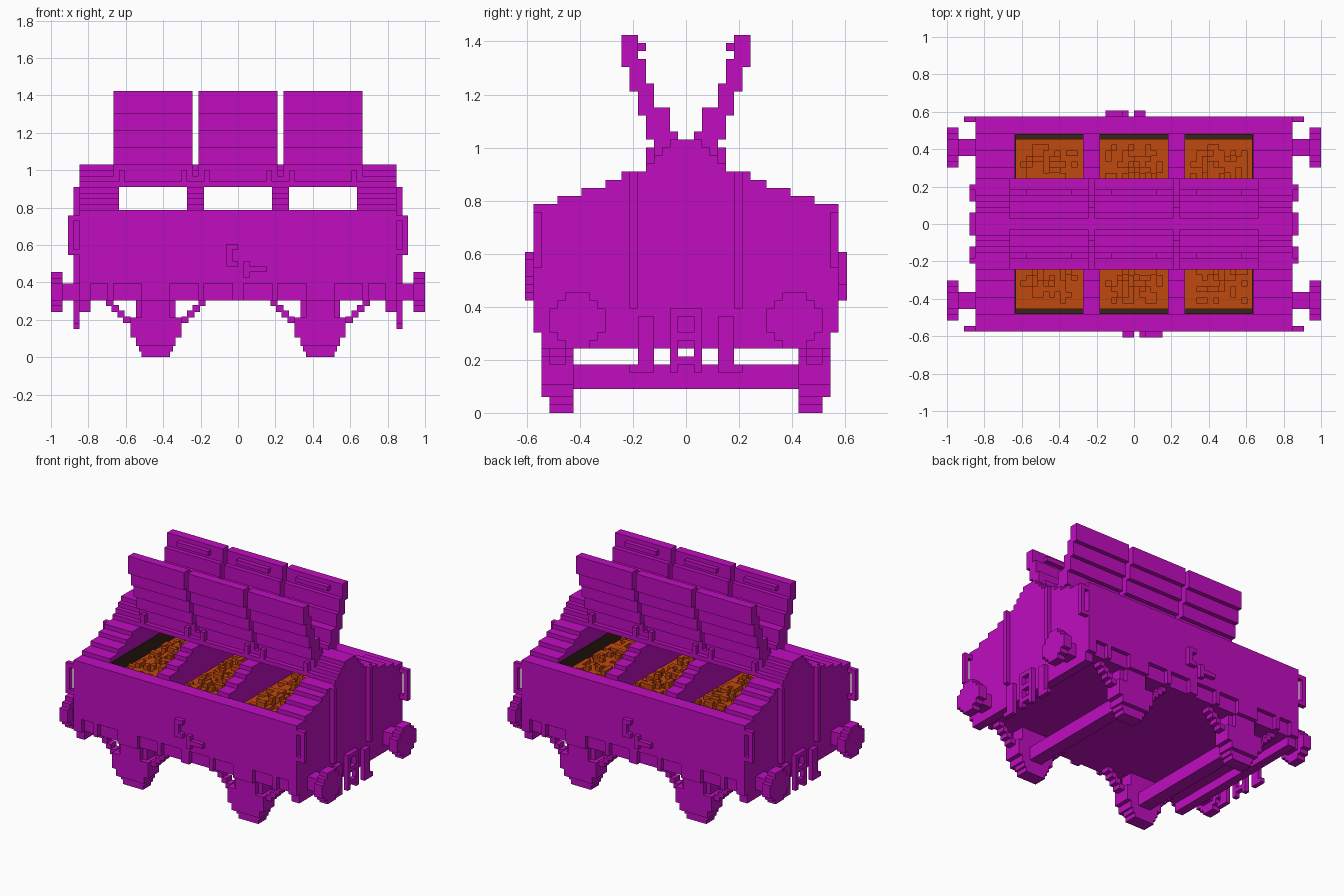
import bpy, bmesh, random
from mathutils import Vector

random.seed(4)
U = 2 / 66  # one block of the grid

cube = bpy.data.objects.get("Cube")
if cube:
    bpy.data.objects.remove(cube, do_unlink=True)


def material(name, rgb):
    m = bpy.data.materials.new(name)
    m.use_nodes = True
    m.diffuse_color = (*rgb, 1)
    m.node_tree.nodes["Principled BSDF"].inputs["Base Color"].default_value = (*rgb, 1)
    return m


PURPLE = material("magenta paint", (0.53, 0.004, 0.53))
ORANGE = material("orange ore", (0.53, 0.065, 0.004))
BROWN = material("dark brown lining", (0.04, 0.017, 0.009))


def build(name, boxes, mat=PURPLE):
    """Join boxes given as (x0, x1, y0, y1, z0, z1) in blocks into one object."""
    bm = bmesh.new()
    for x0, x1, y0, y1, z0, z1 in boxes:
        verts = bmesh.ops.create_cube(bm, size=1)["verts"]
        size = Vector((abs(x1 - x0), abs(y1 - y0), abs(z1 - z0)))
        mid = Vector((x0 + x1, y0 + y1, z0 + z1)) / 2
        for v in verts:
            v.co = (v.co * size + mid) * U
    mesh = bpy.data.meshes.new(name)
    bm.to_mesh(mesh)
    bm.free()
    mesh.materials.append(mat)
    obj = bpy.data.objects.new(name, mesh)
    bpy.context.collection.objects.link(obj)
    return obj


def mirrored(boxes, x=True, y=True):
    out = []
    for sx in ((1, -1) if x else (1,)):
        for sy in ((1, -1) if y else (1,)):
            out += [(a * sx, b * sx, c * sy, d * sy, e, f) for a, b, c, d, e, f in boxes]
    return out


# Body: solid lower block with side walls around the open bays
build("body", [(-28, 28, -18, 18, 10, 13), (-28, 28, -19, 19, 13, 22)])
build("side_walls", mirrored([(-28, 28, 16, 19, 22, 26)], x=False))

# Stepped gables at both ends and stepped partitions between bays
STEPS = [(16, 22, 27), (13, 27, 28), (10, 28, 29), (8, 29, 30)]
build("end_gables", mirrored([(21, 28, -w, w, a, b) for w, a, b in STEPS], y=False))
build("partitions", mirrored([(6, 9, -w, w, a, b) for w, a, b in STEPS], y=False))

# Ridge beam
build("ridge", [(-28, 28, -w, w, z, z + 1) for w, z in ((5, 30), (4, 31), (3, 32), (2, 33))])

# Lining and ore in the three bays
BAYS = [(-21, -9), (-6, 6), (9, 21)]
lining = []
for a, b in BAYS:
    lining += mirrored([(a, b, 15.8, 16, 22, 26)], x=False)
    lining.append((a, b, -16, 16, 22, 22.2))
lining += mirrored([(20.8, 21, -16, 16, 22, 26)], y=False)
build("bay_lining", lining, BROWN)

ore = []
for a, b in BAYS:
    for x in range(a, b):
        for y in range(-15, 15):
            edge = min(x - a, b - 1 - x, y + 15, 14 - y)
            top = 23 if edge < 1 else 23 + random.choice((0, 1, 1, 2) if edge > 2 else (0, 0, 1))
            ore.append((x, x + 1, y, y + 1, 22, top))
build("ore_heap", ore, ORANGE)

# Raised lids, leaning outward in steps, with handles and hinges
LID = [(1, 4, 32, 35), (2, 5, 34, 38), (4, 6, 37, 41), (5, 7, 40, 44), (6, 8, 43, 47)]
for i, (a, b) in enumerate(((-22, -8), (-7, 7), (8, 22))):
    mid = (a + b) / 2
    build(f"lid_pair_{i + 1}", mirrored([(a, b, *s) for s in LID], x=False))
    build(f"lid_handles_{i + 1}", mirrored([(mid - 4, mid + 4, 5, 6, 45, 46)], x=False))
    hinges = [(h, h + 1, 3, 5, 31, 33) for h in (a + 1, b - 2)]
    build(f"lid_hinges_{i + 1}", mirrored(hinges, x=False))

# Frame under the body: headstocks, brackets along the sides
build("headstocks", mirrored([(26, 28, -18, 18, 8, 13)], y=False))
build("side_brackets", mirrored([(x, x + w, 18, 19, 10, 13)
                                 for x, w in ((0, 1), (6, 1), (12, 5), (22, 1), (26, 2))]))

# End posts and corner grab rails
build("end_posts", mirrored([(28, 29, 6, 7, 13, 30)]))
build("grab_rails", mirrored([(29, 30, 18, 19, 18, 25),
                              (28, 29, 18, 19, 18, 19),
                              (28, 29, 18, 19, 24, 25)]))

# Buffers: round heads made of crossed blocks on square shafts
build("buffers", mirrored([(28, 31, 12, 15, 10, 13),
                           (31, 33, 10, 17, 10, 13),
                           (31, 33, 11, 16, 9, 14),
                           (31, 33, 12, 15, 8, 15)]))

# Coupling loop and safety hooks
build("coupling", mirrored([(28, 29, 1, 2, 5, 13), (28, 29, 0, 1, 12, 13),
                            (28, 29, 0, 1, 9, 10), (28, 29, 0, 1, 6, 7)]))
build("safety_hooks", mirrored([(28, 29, 4, 6, 5, 12), (28, 29, 6, 7, 5, 6)]))

# Side latches, turned half round on the far side
latch = [(-2, -1, -20, -19, 16, 20), (-1, 0, -20, -19, 19, 20), (-1, 0, -20, -19, 16, 17),
         (1, 2, -20, -19, 14, 17), (2, 5, -20, -19, 15, 16)]
build("side_latches", latch + [(-a, -b, -c, -d, e, f) for a, b, c, d, e, f in latch])

# Running gear: wheel boxes, axles and stepped spring arms
C = 14.5
wheel = [(C - w, C + w, 14, d, a, b) for w, d, a, b in
         ((2.5, 17, 0, 1), (3, 17, 1, 2), (3.5, 18, 2, 3.5), (4.5, 18, 3.5, 7),
          (3.5, 17, 7, 10), (2.5, 18, 7, 11))]
build("wheel_boxes", mirrored(wheel))
build("axles", mirrored([(C - 1.5, C + 1.5, -14, 14, 3, 6)], y=False))
arms = []
for s in (-1, 1):
    for k in range(4):
        x = C + s * (4.5 + k)
        arms.append((x, x + s * 1.3, 15, 17, 6 + k, 7.2 + k))
build("spring_arms", mirrored(arms))
